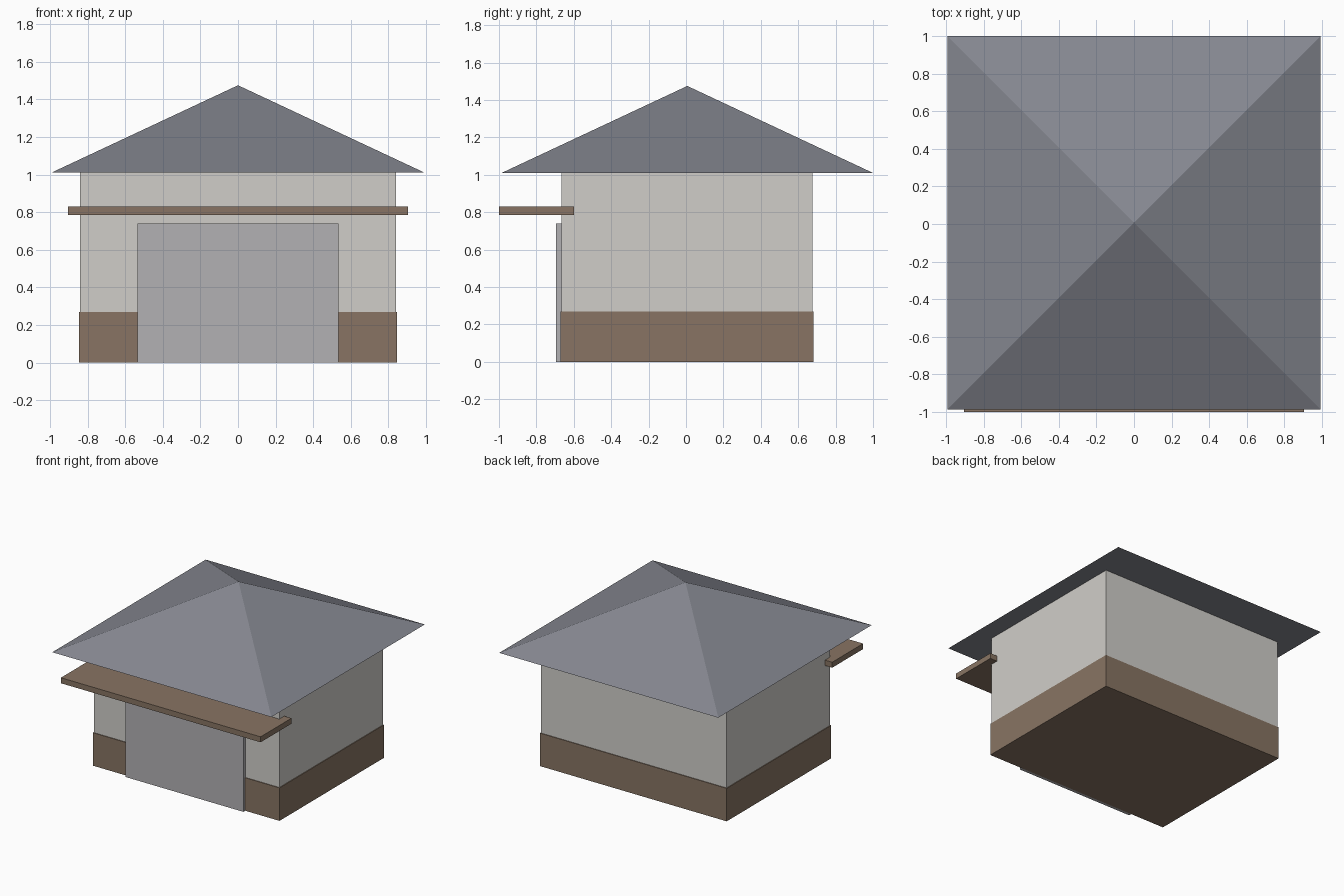
import bpy, bmesh

if "Cube" in bpy.data.objects:
    bpy.data.objects.remove(bpy.data.objects["Cube"])


def material(name, rgb):
    """Flat material from sRGB 0-255 values, stored as linear."""
    m = bpy.data.materials.new(name)
    lin = [((c / 255 + 0.055) / 1.055) ** 2.4 for c in rgb]
    m.diffuse_color = (*lin, 1)
    m.use_nodes = True
    m.node_tree.nodes["Principled BSDF"].inputs["Base Color"].default_value = m.diffuse_color
    return m


WALL = material("pale_plaster", (208, 206, 201))
BROWN = material("brown_wood", (136, 116, 99))
ROOF = material("slate_roof", (133, 135, 144))
DOOR = material("grey_door", (178, 177, 180))


def finish(name, bm, mat):
    bmesh.ops.recalc_face_normals(bm, faces=bm.faces)
    mesh = bpy.data.meshes.new(name)
    bm.to_mesh(mesh)
    bm.free()
    mesh.materials.append(mat)
    obj = bpy.data.objects.new(name, mesh)
    bpy.context.collection.objects.link(obj)
    return obj


def box(name, half_x, y0, y1, z0, z1, mat):
    """Box centred on x = 0."""
    bm = bmesh.new()
    bmesh.ops.create_cube(bm, size=1)
    for v in bm.verts:
        v.co.x *= 2 * half_x
        v.co.y = y0 if v.co.y < 0 else y1
        v.co.z = z0 if v.co.z < 0 else z1
    return finish(name, bm, mat)


# Walls, set just above the floor of the base band to avoid coplanar faces
box("walls", 0.84, -0.665, 0.675, 0.002, 1.01, WALL)
# Slightly wider plinth around the foot of the walls
box("plinth", 0.846, -0.671, 0.681, 0.0, 0.27, BROWN)
# Wide door slab on the front
box("door", 0.535, -0.695, -0.665, 0.0, 0.74, DOOR)
# Flat canopy over the door
box("canopy", 0.905, -1.0, -0.6, 0.785, 0.83, BROWN)

# Pyramid roof with a closed underside
HALF, CY, EAVE, PEAK = 0.993, 0.007, 1.01, 1.475
bm = bmesh.new()
eaves = [bm.verts.new((sx * HALF, CY + sy * HALF, EAVE))
         for sx, sy in ((-1, -1), (1, -1), (1, 1), (-1, 1))]
apex = bm.verts.new((0, CY, PEAK))
bm.faces.new(eaves)
for i in range(4):
    bm.faces.new((eaves[i], eaves[(i + 1) % 4], apex))
finish("roof", bm, ROOF)
